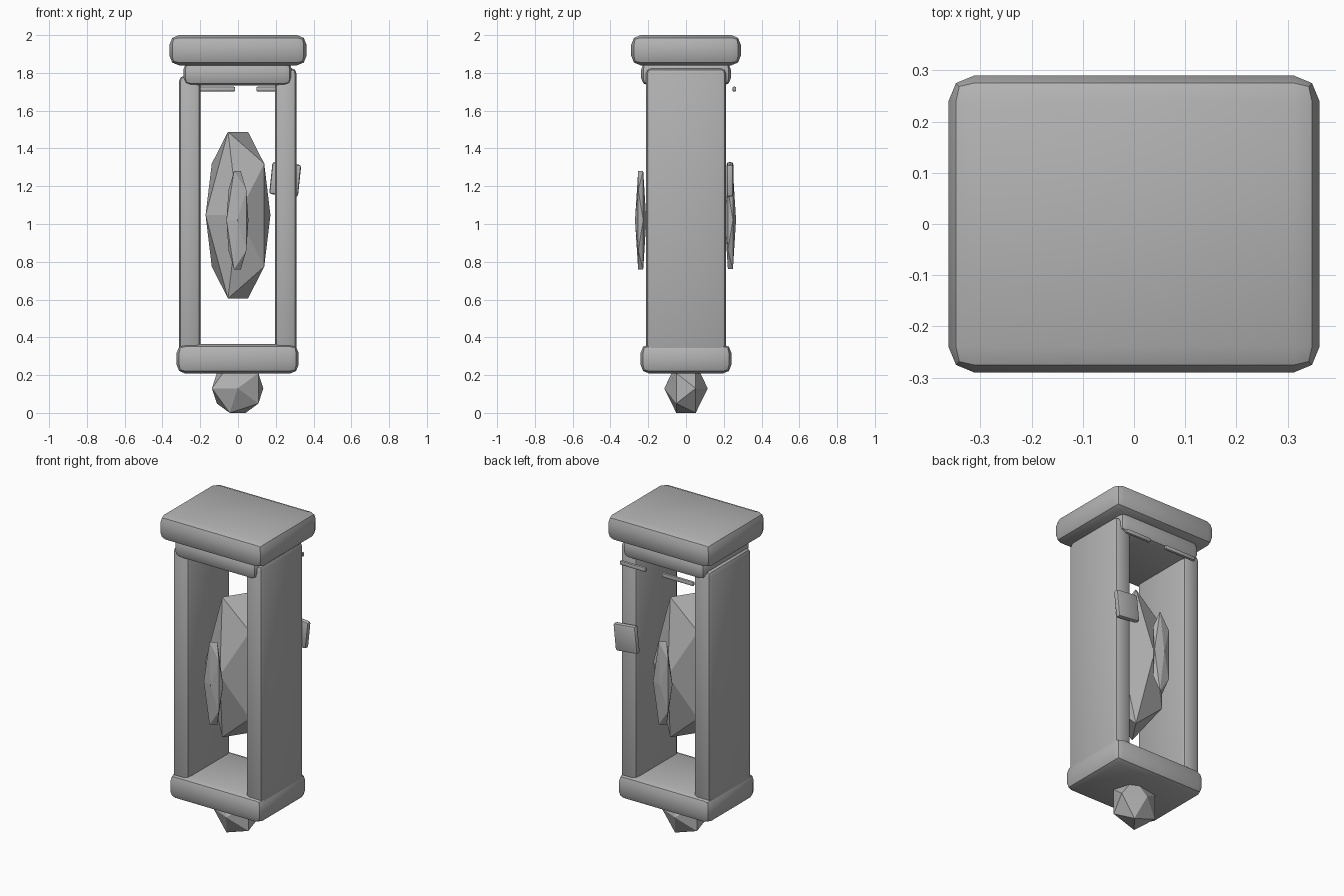
import bpy, bmesh, math
from mathutils import Matrix, Vector

if "Cube" in bpy.data.objects:
    bpy.data.objects.remove(bpy.data.objects["Cube"])

stone = bpy.data.materials.new("mid_grey")
stone.diffuse_color = (0.45, 0.45, 0.45, 1.0)
stone.use_nodes = True
stone.node_tree.nodes["Principled BSDF"].inputs["Base Color"].default_value = stone.diffuse_color


def finish(name, bm):
    bmesh.ops.recalc_face_normals(bm, faces=bm.faces[:])
    mesh = bpy.data.meshes.new(name)
    bm.to_mesh(mesh)
    bm.free()
    mesh.materials.append(stone)
    obj = bpy.data.objects.new(name, mesh)
    bpy.context.collection.objects.link(obj)
    return obj


def block(name, center, size, bevel, tilt=0.0):
    """Box with two-step bevelled edges, optionally tilted about y."""
    bm = bmesh.new()
    bmesh.ops.create_cube(bm, size=1.0)
    bmesh.ops.scale(bm, vec=Vector(size), verts=bm.verts[:])
    bmesh.ops.bevel(bm, geom=bm.edges[:], offset=bevel, segments=2,
                    profile=0.5, affect='EDGES')
    bm.transform(Matrix.Translation(center) @ Matrix.Rotation(tilt, 4, 'Y'))
    obj = finish(name, bm)
    bpy.ops.object.select_all(action='DESELECT')
    obj.select_set(True)
    bpy.context.view_layer.objects.active = obj
    bpy.ops.object.shade_smooth_by_angle(angle=math.radians(30))
    return obj


def gem(name, center, radii):
    """Faceted twenty-sided gem with its tip axis along y."""
    bm = bmesh.new()
    bmesh.ops.create_icosphere(bm, subdivisions=1, radius=1.0)
    bm.transform(Matrix.Translation(center) @ Matrix.Diagonal((*radii, 1.0))
                 @ Matrix.Rotation(-math.pi / 2, 4, 'X'))
    return finish(name, bm)


# Roof and base slabs
block("roof_cap", (0, 0, 1.92), (0.725, 0.58, 0.16), 0.05)
block("roof_collar", (-0.002, 0, 1.795), (0.575, 0.475, 0.125), 0.04)
block("base_slab", (-0.002, 0, 0.286), (0.645, 0.48, 0.155), 0.045)

# Side walls, the left one slightly shorter
block("left_wall", (-0.255, 0, 1.04), (0.115, 0.425, 1.49), 0.03)
block("right_wall", (0.253, 0, 1.06), (0.115, 0.425, 1.53), 0.03)

# Core crystal, the thin gems before and behind it, and the bottom finial
gem("core_crystal", (0, 0, 1.047), (0.192, 0.18, 0.58 * 0.894))
gem("front_gem", (-0.003, -0.24, 1.02), (0.065, 0.03, 0.306))
gem("back_gem", (-0.003, 0.235, 1.022), (0.065, 0.03, 0.306))
gem("bottom_finial", (-0.002, 0, 0.13), (0.152, 0.115, 0.153))

# Tilted latch plate and two small bars on the back
block("back_latch", (0.25, 0.233, 1.236), (0.153, 0.035, 0.17), 0.012, math.radians(6))
block("back_bar_outer", (0.187, 0.256, 1.714), (0.18, 0.02, 0.026), 0.007)
block("back_bar_inner", (-0.125, 0.256, 1.714), (0.22, 0.02, 0.026), 0.007)
